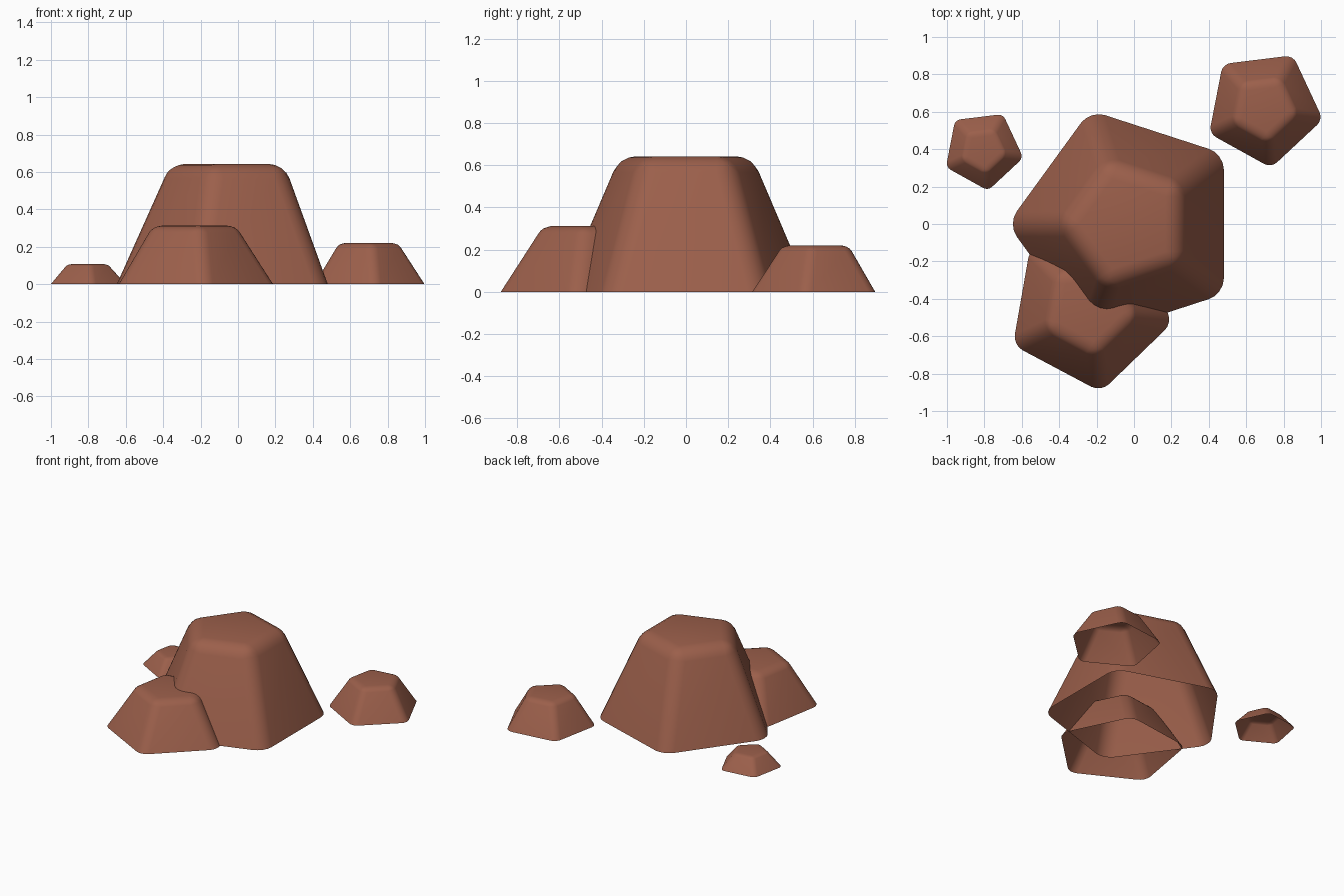
import bpy
from math import cos, sin, pi, radians

if "Cube" in bpy.data.objects:
    bpy.data.objects.remove(bpy.data.objects["Cube"])

# Warm red-brown stone
stone = bpy.data.materials.new("red_stone")
stone.diffuse_color = (0.33, 0.115, 0.07, 1)
stone.use_nodes = True
stone.node_tree.nodes["Principled BSDF"].inputs["Base Color"].default_value = stone.diffuse_color


def ring(radius, z):
    return [(radius * cos(pi + 2 * pi * i / 5), radius * sin(pi + 2 * pi * i / 5), z)
            for i in range(5)]


def rock(name, x, y, radius, height, turn):
    """Tapered five-sided rock, open underneath, with rounded edges."""
    sides = [(i, (i + 1) % 5, (i + 1) % 5 + 5, i + 5) for i in range(5)]
    mesh = bpy.data.meshes.new(name)
    mesh.from_pydata(ring(1, 0) + ring(0.55, 1), [], sides + [tuple(range(5, 10))])
    mesh.materials.append(stone)
    mesh.shade_smooth()
    obj = bpy.data.objects.new(name, mesh)
    bpy.context.collection.objects.link(obj)
    obj.location = (x, y, 0)
    obj.scale = (radius, radius, height)
    obj.rotation_euler.z = radians(turn)
    # Bevel happens before the object scale, so flatter rocks get flatter edges
    bevel = obj.modifiers.new("rounded_edges", 'BEVEL')
    bevel.width = 0.125
    bevel.segments = 4
    bevel.limit_method = 'ANGLE'
    bevel.angle_limit = radians(30)
    return obj


# Main boulder and its three smaller neighbours
rock("large_boulder", -0.037, 0, 0.639, 0.642, 0)
rock("front_boulder", -0.24, -0.449, 0.453, 0.313, 26)
rock("right_rock", 0.694, 0.62, 0.322, 0.22, 25)
rock("left_pebble", -0.807, 0.396, 0.219, 0.107, 25)
